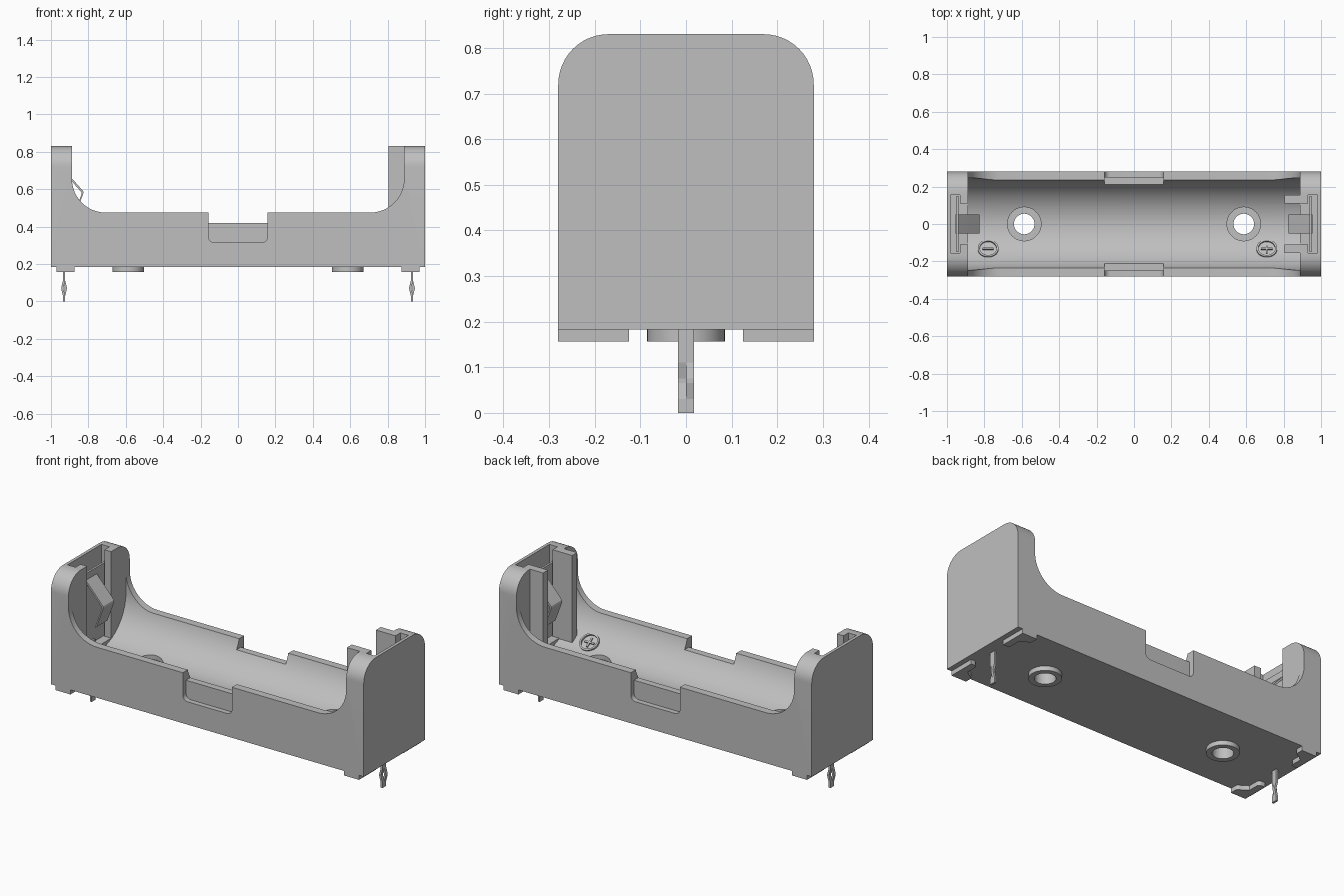
import bpy, bmesh, math
from mathutils import Matrix

if "Cube" in bpy.data.objects:
    bpy.data.objects.remove(bpy.data.objects["Cube"], do_unlink=True)

grey = bpy.data.materials.new("plain_grey")
grey.use_nodes = True
colour = (0.52, 0.52, 0.52, 1)
grey.diffuse_color = colour
grey.node_tree.nodes["Principled BSDF"].inputs["Base Color"].default_value = colour


def finish(name, bm):
    bmesh.ops.recalc_face_normals(bm, faces=bm.faces)
    mesh = bpy.data.meshes.new(name)
    bm.to_mesh(mesh)
    bm.free()
    mesh.materials.append(grey)
    ob = bpy.data.objects.new(name, mesh)
    bpy.context.collection.objects.link(ob)
    return ob


def prism(name, pts, axis, a, b):
    """Extrude a 2D outline along an axis from a to b."""
    place = {"X": lambda u, v, d: (d, u, v),
             "Y": lambda u, v, d: (u, d, v),
             "Z": lambda u, v, d: (u, v, d)}[axis]
    bm = bmesh.new()
    face = bm.faces.new([bm.verts.new(place(u, v, a)) for u, v in pts])
    ext = bmesh.ops.extrude_face_region(bm, geom=[face])
    shift = [p - q for p, q in zip(place(0, 0, b), place(0, 0, a))]
    bmesh.ops.translate(bm, vec=shift,
                        verts=[g for g in ext["geom"] if isinstance(g, bmesh.types.BMVert)])
    return finish(name, bm)


def arc(cx, cy, r, start, end, n=12):
    return [(cx + r * math.cos(math.radians(start + (end - start) * i / n)),
             cy + r * math.sin(math.radians(start + (end - start) * i / n)))
            for i in range(n + 1)]


def circle(cx, cy, r, n=48):
    return arc(cx, cy, r, 0, 360, n)[:-1]


def rect(u0, u1, v0, v1):
    return [(u0, v0), (u1, v0), (u1, v1), (u0, v1)]


def boolean(target, other, operation="DIFFERENCE"):
    mod = target.modifiers.new("bool", "BOOLEAN")
    mod.operation, mod.solver, mod.object = operation, "EXACT", other
    bpy.context.view_layer.objects.active = target
    bpy.ops.object.modifier_apply(modifier=mod.name)
    bpy.data.objects.remove(other, do_unlink=True)


def smooth(ob):
    bpy.ops.object.select_all(action="DESELECT")
    ob.select_set(True)
    bpy.context.view_layer.objects.active = ob
    bpy.ops.object.shade_smooth_by_angle(angle=math.radians(30))


W, TOP, BASE, RIM = 0.28, 0.83, 0.183, 0.475
BORE_R, BORE_Z, INNER = 0.245, 0.545, 0.888

# Body with rounded upper corners
corner = 0.11
body = prism("holder_body",
             [(-W, BASE), (W, BASE)]
             + arc(W - corner, TOP - corner, corner, 0, 90)
             + arc(corner - W, TOP - corner, corner, 90, 180), "X", -1, 1)

# Low side walls that sweep up into the ends
f = 0.18
boolean(body, prism("opening_cutter",
                    [(-INNER, 1)] + arc(f - INNER, RIM + f, f, 180, 270)
                    + arc(INNER - f, RIM + f, f, 270, 360) + [(INNER, 1)],
                    "Y", -0.5, 0.5))

# Round-bottomed trough
boolean(body, prism("trough_cutter",
                    [(-BORE_R, 1)] + arc(0, BORE_Z, BORE_R, 180, 360, 48)
                    + [(BORE_R, 1)], "X", -INNER, INNER))

# Finger notches in the rim and their shallow outer recesses
N = 0.157
boolean(body, prism("notch_cutter", rect(-N, N, 0.42, 1), "Y", -0.5, 0.5))
r = 0.03
recess = ([(N, 0.6), (-N, 0.6)] + arc(r - N, 0.315 + r, r, 180, 270, 6)
          + arc(N - r, 0.315 + r, r, 270, 360, 6))
for s in (-1, 1):
    boolean(body, prism("recess_cutter", recess, "Y", s * 0.25, s * 0.4))

# Guide posts at the left end
for s in (-1, 1):
    boolean(body, prism("post", rect(*sorted((s * 0.11, s * 0.155)), 0.25, TOP),
                        "X", 0.805, 0.95), "UNION")

for s in (-1, 1):
    # T-shaped contact slots in the end walls
    boolean(body, prism("slot_cutter",
                        rect(*sorted((s * 0.93, s * 0.982)), -0.155, 0.155), "Z", 0.33, 1))
    boolean(body, prism("slot_mouth_cutter",
                        rect(*sorted((s * 0.86, s * 0.94)), -0.11, 0.11), "Z", 0.33, 1))
    # Mounting bosses with counterbored holes
    x = s * 0.587
    boolean(body, prism("boss", circle(x, 0, 0.085), "Z", 0.157, 0.22), "UNION")
    boolean(body, prism("counterbore", circle(x, 0, 0.09), "Z", 0.292, 0.4))
    boolean(body, prism("hole", circle(x, 0, 0.055), "Z", 0, 0.4))
smooth(body)

# Corner feet, L-shaped with rounded ends
for sx, side in ((1, "left"), (-1, "right")):
    for sy, end in ((-1, "front"), (1, "back")):
        outline = ([(0.97, W), (0.875, W)] + arc(0.895, 0.245, 0.02, 180, 270, 5)
                   + [(0.93, 0.2)] + arc(0.95, 0.145, 0.02, 180, 270, 5) + [(0.97, 0.125)])
        foot = prism(f"foot_{end}_{side}", [(sx * u, sy * v) for u, v in outline],
                     "Z", 0.157, 0.19)
        smooth(foot)

# Metal contacts: plate, bent spring and split kinked pin at each end
spring_path = [(0.945, 0.72), (0.89, 0.66), (0.828, 0.59), (0.826, 0.58),
               (0.848, 0.52), (0.87, 0.46)]
kink = [(0, 0), (0.03, 0), (0.065, 0.009), (0.075, 0.009), (0.11, 0), (0.35, 0)]
t = 0.01
for s, side in ((1, "left"), (-1, "right")):
    prism(f"contact_plate_{side}", rect(*sorted((s * 0.938, s * 0.95)), -0.15, 0.15),
          "Z", 0.33, 0.75)
    prism(f"contact_spring_{side}",
          [(s * x, z) for x, z in spring_path]
          + [(s * (x + t), z - t / 2) for x, z in reversed(spring_path)],
          "Y", -0.05, 0.05)
    for h in (-1, 1):
        half = ([(s * 0.93 - 0.006 + h * k, z) for z, k in kink]
                + [(s * 0.93 + 0.006 + h * k, z) for z, k in reversed(kink)])
        prism(f"pin_{side}_{'back' if h > 0 else 'front'}_half", half, "Y", 0, h * 0.017)

# Raised round polarity marks lying on the trough wall
tilt = math.asin(0.135 / BORE_R)


def lay_on_wall(ob, x):
    ob.matrix_world = (Matrix.Translation((x, -0.135, BORE_Z - BORE_R * math.cos(tilt)))
                       @ Matrix.Rotation(-tilt, 4, "X"))


for x, side in ((0.71, "left"), (-0.78, "right")):
    ring = prism(f"mark_ring_{side}", circle(0, 0, 0.055), "Z", -0.01, 0.012)
    boolean(ring, prism("ring_cutter", circle(0, 0, 0.045), "Z", -0.1, 0.1))
    smooth(ring)
    lay_on_wall(ring, x)
    lay_on_wall(prism(f"mark_bar_{side}", rect(-0.03, 0.03, -0.005, 0.005), "Z", -0.01, 0.008), x)
    if x > 0:
        lay_on_wall(prism("mark_cross_bar", rect(-0.005, 0.005, -0.03, 0.03), "Z", -0.01, 0.008), x)
